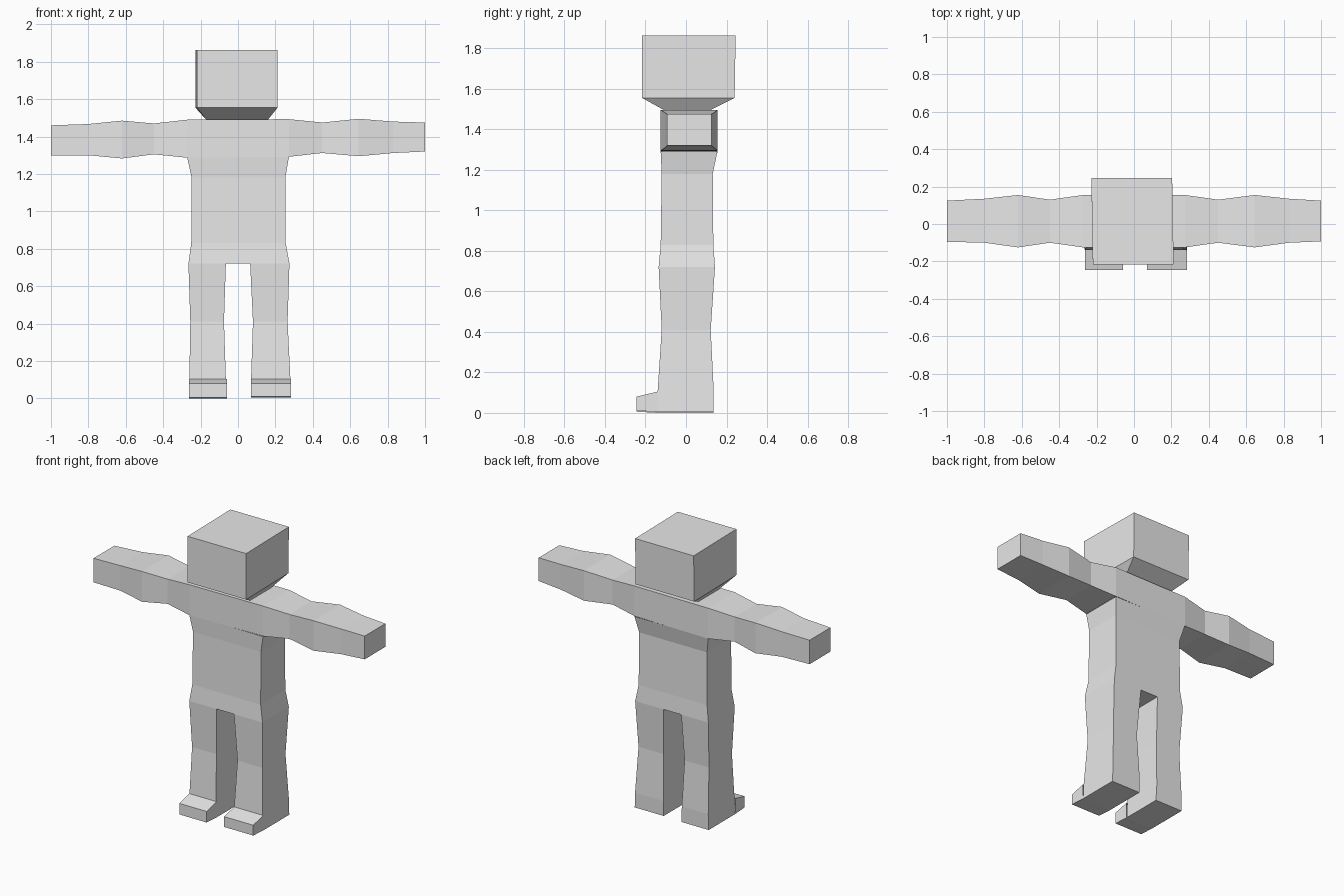
import bpy, bmesh

if "Cube" in bpy.data.objects:
    bpy.data.objects.remove(bpy.data.objects["Cube"])

grey = bpy.data.materials.new("light grey")
grey.diffuse_color = (0.8, 0.8, 0.8, 1)
grey.use_nodes = True
grey.node_tree.nodes["Principled BSDF"].inputs["Base Color"].default_value = grey.diffuse_color


def loft(name, rings, cap_start=False, cap_end=False, skip=None):
    """Join four-cornered rings into a flat-sided tube; skip(face centre) drops hidden faces."""
    bm = bmesh.new()
    loops = [[bm.verts.new(p) for p in ring] for ring in rings]
    for a, b in zip(loops, loops[1:]):
        for i in range(4):
            j = (i + 1) % 4
            bm.faces.new((a[i], a[j], b[j], b[i]))
    if cap_start:
        bm.faces.new(loops[0][::-1])
    if cap_end:
        bm.faces.new(loops[-1])
    bmesh.ops.recalc_face_normals(bm, faces=bm.faces)
    if skip:
        hidden = [f for f in bm.faces if skip(f.calc_center_median())]
        bmesh.ops.delete(bm, geom=hidden, context='FACES')
    mesh = bpy.data.meshes.new(name)
    bm.to_mesh(mesh)
    bm.free()
    mesh.materials.append(grey)
    obj = bpy.data.objects.new(name, mesh)
    bpy.context.collection.objects.link(obj)
    return obj


def level(z, x0, x1, y0, y1, skew=0):
    """Horizontal ring; skew slides the back edge sideways."""
    return [(x0, y0, z), (x1, y0, z), (x1 + skew, y1, z), (x0 + skew, y1, z)]


def upright(x, y0, y1, z0, z1):
    """Ring facing along x."""
    return [(x, y0, z0), (x, y1, z0), (x, y1, z1), (x, y0, z1)]


# Head with tapered neck
loft("head", [level(1.49, -0.17, 0.16, -0.10, 0.11),
              level(1.555, -0.22, 0.212, -0.217, 0.24, -0.008),
              level(1.862, -0.22, 0.212, -0.217, 0.245, -0.008)], cap_end=True)

# Arms and chest in one run from hand to hand
loft("arms_and_chest", [upright(-1.0, -0.095, 0.125, 1.30, 1.46),
                        upright(-0.80, -0.10, 0.135, 1.30, 1.467),
                        upright(-0.62, -0.125, 0.155, 1.283, 1.485),
                        upright(-0.45, -0.10, 0.13, 1.305, 1.47),
                        upright(-0.272, -0.125, 0.155, 1.287, 1.49),
                        upright(0.272, -0.125, 0.155, 1.292, 1.493),
                        upright(0.45, -0.10, 0.13, 1.312, 1.475),
                        upright(0.645, -0.125, 0.155, 1.295, 1.495),
                        upright(0.83, -0.10, 0.135, 1.312, 1.48),
                        upright(1.0, -0.093, 0.125, 1.32, 1.475)],
     cap_start=True, cap_end=True,
     skip=lambda c: abs(c.x) < 0.1 and c.z < 1.3)

# Torso
loft("torso", [level(0.72, -0.265, 0.275, -0.135, 0.143),
               level(0.83, -0.25, 0.255, -0.125, 0.135),
               level(1.18, -0.248, 0.253, -0.12, 0.132),
               level(1.29, -0.272, 0.272, -0.125, 0.155)])

# Underside between the legs
loft("crotch", [[(x, -0.135, 0.72), (x, 0.143, 0.72),
                 (x, 0.143, 0.722), (x, -0.135, 0.722)] for x in (-0.065, 0.065)])

# Legs: (z, inner x, outer x, front y, back y)
legs = {
    "left_leg": (-1, [(0.72, 0.065, 0.265, -0.135, 0.143), (0.41, 0.075, 0.255, -0.12, 0.122),
                      (0.105, 0.065, 0.26, -0.14, 0.137), (0.0, 0.06, 0.262, -0.14, 0.135)]),
    "right_leg": (1, [(0.72, 0.065, 0.275, -0.135, 0.143), (0.41, 0.08, 0.265, -0.12, 0.122),
                      (0.105, 0.07, 0.28, -0.14, 0.137), (0.005, 0.07, 0.284, -0.14, 0.135)]),
}
for name, (side, rows) in legs.items():
    loft(name, [level(z, side * a, side * b, y0, y1) for z, a, b, y0, y1 in rows],
         cap_end=True, skip=lambda c: c.y < -0.13 and c.z < 0.1)
    # Toe block sloping down to the front
    z, a, b, y0, _ = rows[-1]
    loft(name.replace("leg", "foot"),
         [[(side * a, y, z0), (side * b, y, z0), (side * b, y, z1), (side * a, y, z1)]
          for y, z0, z1 in ((y0, z, 0.105), (-0.245, z + 0.006, 0.08))], cap_end=True)
